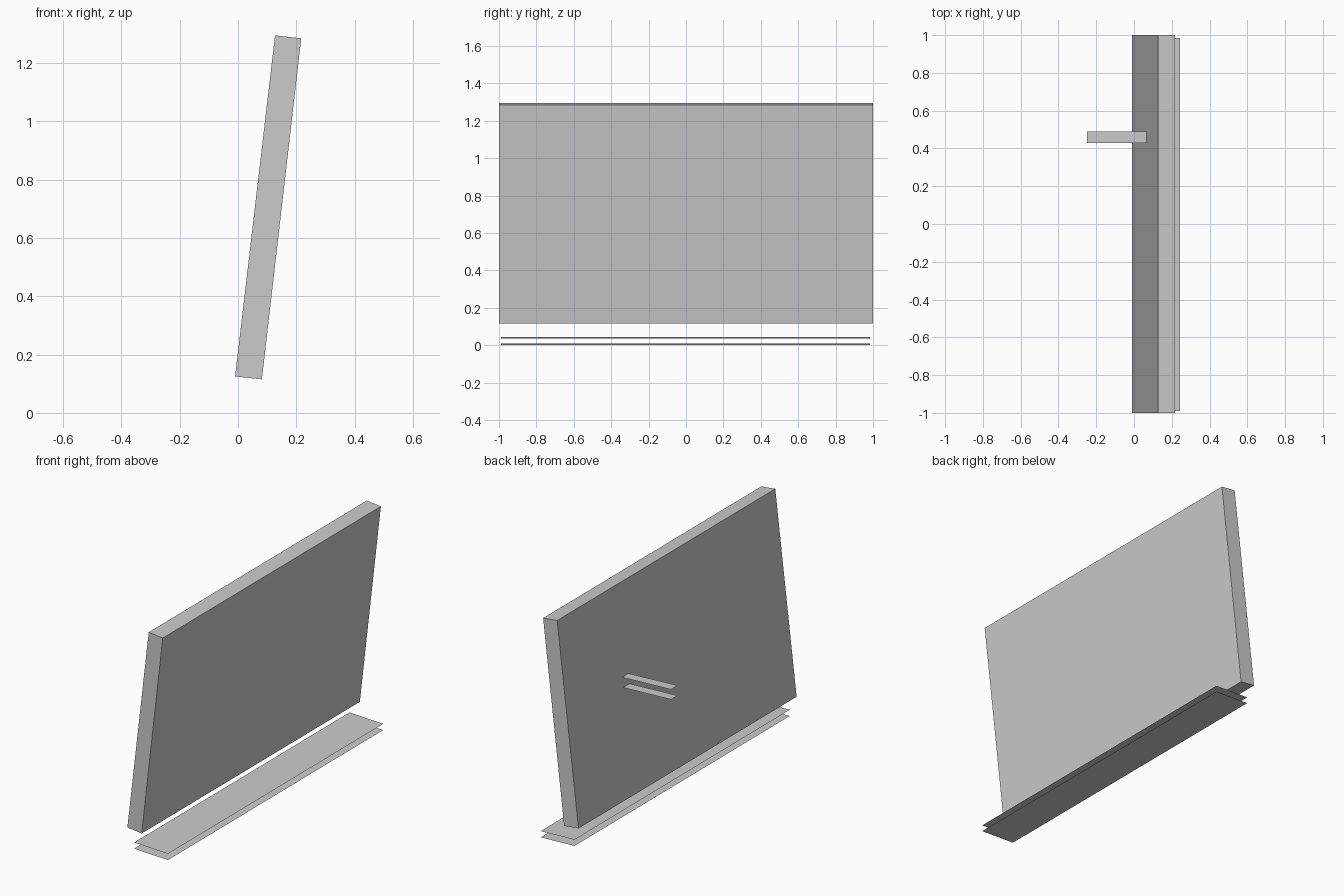
import bpy
import bmesh

cube = bpy.data.objects.get("Cube")
if cube:
    bpy.data.objects.remove(cube, do_unlink=True)

grey = bpy.data.materials.new("plain_grey")
colour = (0.6, 0.6, 0.6, 1)
grey.diffuse_color = colour
grey.use_nodes = True
grey.node_tree.nodes["Principled BSDF"].inputs["Base Color"].default_value = colour


def extrude_profile(name, points, y0, y1):
    """Sweep an x-z profile along y; two points give a thin sheet."""
    bm = bmesh.new()
    verts = [bm.verts.new((x, y0, z)) for x, z in points]
    if len(points) > 2:
        geom = [bm.faces.new(verts)]
    else:
        geom = [bm.edges.new(verts)]
    if len(points) > 2:
        moved = bmesh.ops.extrude_face_region(bm, geom=geom, use_keep_orig=True)["geom"]
    else:
        moved = bmesh.ops.extrude_edge_only(bm, edges=geom)["geom"]
    new_verts = [g for g in moved if isinstance(g, bmesh.types.BMVert)]
    bmesh.ops.translate(bm, verts=new_verts, vec=(0, y1 - y0, 0))
    bmesh.ops.recalc_face_normals(bm, faces=bm.faces)
    # Sheets face upward
    if len(points) == 2:
        for f in bm.faces:
            f.normal_update()
            if f.normal.z < 0:
                f.normal_flip()
    mesh = bpy.data.meshes.new(name)
    bm.to_mesh(mesh)
    bm.free()
    mesh.materials.append(grey)
    obj = bpy.data.objects.new(name, mesh)
    bpy.context.collection.objects.link(obj)
    return obj


# Leaning panel
extrude_profile("leaning_panel",
                [(-0.01, 0.125), (0.082, 0.115), (0.217, 1.285), (0.127, 1.295)],
                -1, 1)

# Pair of long, slightly sloped sheets under the panel
for name, z in (("lower_base_sheet", 0), ("upper_base_sheet", 0.036)):
    extrude_profile(name, [(0.026, z + 0.008), (0.243, z)], -0.99, 0.985)

# Pair of short handle strips on the back of the panel
for name, z in (("lower_handle_strip", 0.742), ("upper_handle_strip", 0.8)):
    extrude_profile(name, [(-0.248, z), (0.07, z - 0.014)], 0.43, 0.49)
